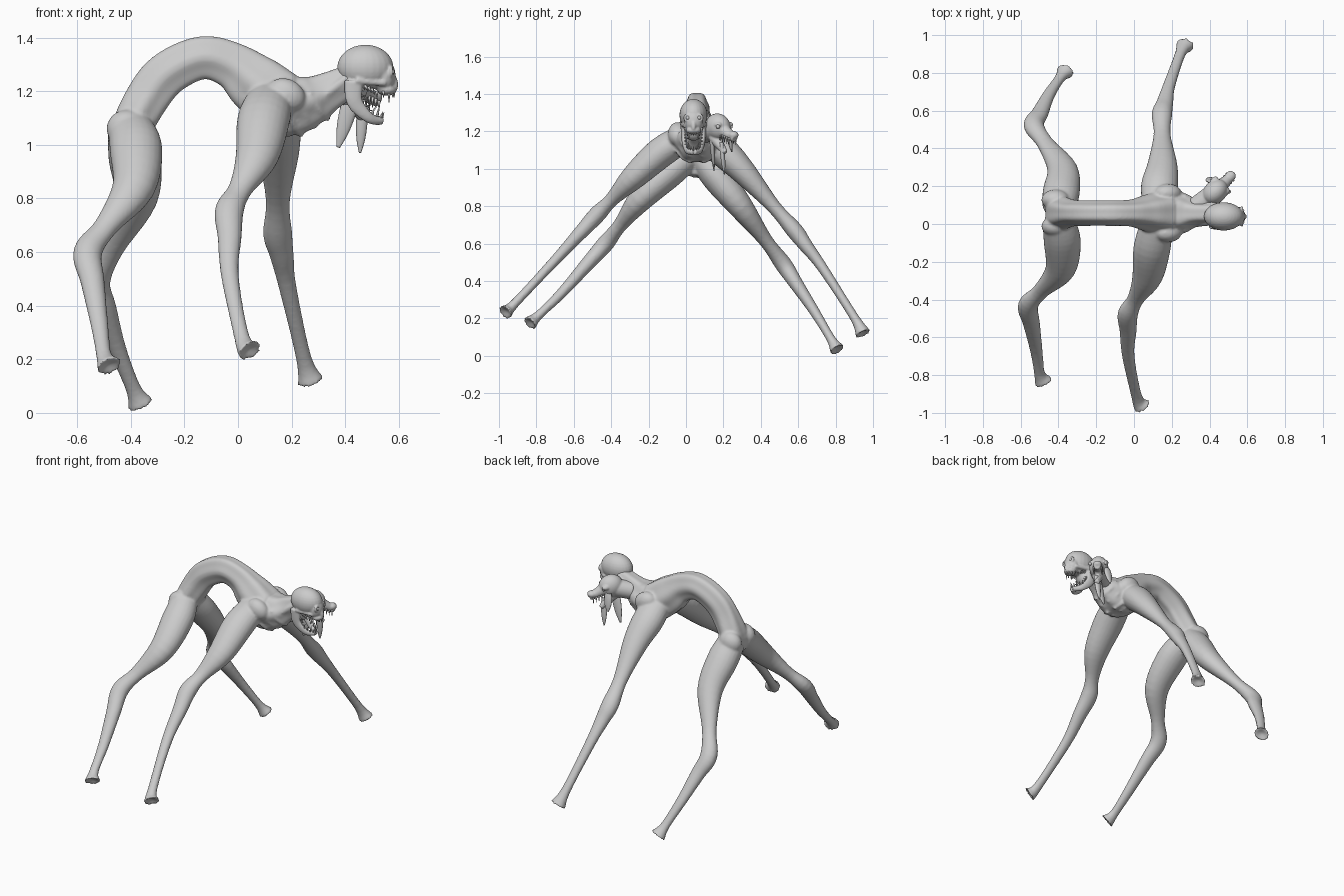
import bpy, bmesh, math
from mathutils import Vector, Matrix

if "Cube" in bpy.data.objects:
    bpy.data.objects.remove(bpy.data.objects["Cube"])

def spline(rows, n=5):
    # Catmull-Rom through rows of any width
    rows = [Vector(r) for r in rows]
    P = [rows[0]] + rows + [rows[-1]]
    out = []
    for a, b, c, d in zip(P, P[1:], P[2:], P[3:]):
        for k in range(n):
            t = k / n
            out.append(b + ((c - a) * t + (2 * a - 5 * b + 4 * c - d) * t ** 2
                            + (3 * b - a - 3 * c + d) * t ** 3) / 2)
    return out + [rows[-1]]

def tube(bm, rows, ref=(1, 0, 0), flat=1.0, flute=0.0, hollow=0.0, seg=24):
    # rows: x, y, z, radius along ref, [radius across]
    rows = spline([r if len(r) == 5 else (*r, r[3] * flat) for r in rows])
    pts = [Vector(r[:3]) for r in rows]
    rings = []
    for i, r in enumerate(rows):
        t = (pts[min(i + 1, len(pts) - 1)] - pts[max(i - 1, 0)]).normalized()
        s = Vector(ref)
        s = (s - t * s.dot(t)).normalized()
        u = t.cross(s)
        ring = []
        for k in range(seg):
            a = 2 * math.pi * k / seg
            f = 1 + flute * math.cos(6 * a)
            ring.append(bm.verts.new(pts[i] + (s * math.cos(a) * r[3] + u * math.sin(a) * r[4]) * f))
        rings.append(ring)
    a, b = bm.verts.new(pts[0]), bm.verts.new(pts[-1] - t * hollow)
    for k in range(seg):
        j = (k + 1) % seg
        for A, B in zip(rings, rings[1:]):
            bm.faces.new((A[k], A[j], B[j], B[k]))
        bm.faces.new((a, rings[0][j], rings[0][k]))
        bm.faces.new((b, rings[-1][k], rings[-1][j]))

def blob(bm, c, r, yaw=0, pitch=0):
    m = (Matrix.Translation(c) @ Matrix.Rotation(yaw, 4, 'Z') @ Matrix.Rotation(pitch, 4, 'Y')
         @ Matrix.Diagonal((*r, 1)))
    bmesh.ops.create_uvsphere(bm, u_segments=24, v_segments=16, radius=1, matrix=m)

def spike(bm, base, d):
    base, d = Vector(base), Vector(d)
    m = Matrix.Translation(base + d / 2) @ d.to_track_quat('Z', 'Y').to_matrix().to_4x4()
    bmesh.ops.create_cone(bm, cap_ends=True, segments=8, radius1=.006, radius2=.001,
                          depth=d.length, matrix=m)

def finish(name, bm, voxel=0):
    bmesh.ops.recalc_face_normals(bm, faces=bm.faces)
    for f in bm.faces:
        f.smooth = True
    me = bpy.data.meshes.new(name)
    bm.to_mesh(me)
    bm.free()
    ob = bpy.data.objects.new(name, me)
    bpy.context.collection.objects.link(ob)
    if voxel:
        m = ob.modifiers.new("fuse", 'REMESH')
        m.mode, m.voxel_size, m.use_smooth_shade = 'VOXEL', voxel, True
        s = ob.modifiers.new("soften", 'SMOOTH')
        s.factor, s.iterations = 0.5, 3

SIDE = (0, 1, 0)
MID = .058

# Body: arched, fluted torso running from pelvis to neck (x, z, width, depth)
bm = bmesh.new()
spine = [(-.39, .96, .035, .04), (-.40, 1.05, .09, .075), (-.325, 1.195, .068, .085),
         (-.25, 1.275, .065, .085), (-.13, 1.325, .065, .083), (-.02, 1.295, .068, .09),
         (.07, 1.225, .095, .115), (.18, 1.15, .12, .12), (.27, 1.165, .10, .098),
         (.34, 1.20, .065, .075), (.44, 1.25, .06, .06)]
tube(bm, [(x, MID, z, w, h) for x, z, w, h in spine], SIDE, flute=.05, seg=48)

# Shoulder blades, hip bones, ribs and neck cords, mirrored about the spine
for s in (-1, 1):
    blob(bm, (.18, MID + s * .105, 1.185), (.075, .05, .06), pitch=.5)
    blob(bm, (-.415, MID + s * .07, 1.06), (.075, .055, .07))
    for i in range(4):
        x, k = .15 + i * .05, 1 - max(0, i - 1) * .12
        tube(bm, [(x + .05 - a * .05, MID + s * .118 * k * math.sin(a),
                   1.15 + max(0, i - 1) * .017 - .118 * k * math.cos(a), .011)
                  for a in (.25, .7, 1.2, 1.7)], seg=12)
    tube(bm, [(.24, MID + s * .07, 1.12, .015), (.42, MID + s * .05, 1.26, .015)], SIDE)

# Stilt legs: hip, thigh, lower thigh, knee, shin, ankle, hoof share one radius profile
def leg(*path):
    radii = (.086, .098, .08, .054, .033, .029, .051)
    rows = [Vector((*p, r)) for p, r in zip(path, radii)]
    above = rows[3].lerp(rows[2], .4)
    below = rows[3].lerp(rows[4], .4)
    above[3] = below[3] = .045
    rows[3:4] = [above, rows[3], below]
    tube(bm, [tuple(r) for r in rows], flat=.84, hollow=.018)

leg((.12, 0, 1.17), (.095, -.13, 1.09), (.07, -.28, .955), (-.032, -.475, .755),
    (-.03, -.70, .51), (.015, -.915, .28), (.045, -.968, .23))
leg((-.40, .01, 1.06), (-.38, -.09, .98), (-.39, -.24, .84), (-.56, -.43, .6),
    (-.517, -.67, .33), (-.50, -.79, .215), (-.478, -.837, .172))
leg((.13, .10, 1.17), (.135, .20, 1.09), (.15, .31, .98), (.148, .58, .67),
    (.185, .73, .47), (.245, .90, .205), (.272, .948, .115))
leg((-.40, .09, 1.05), (-.385, .17, .95), (-.38, .29, .80), (-.53, .52, .49),
    (-.45, .685, .24), (-.39, .775, .09), (-.362, .81, .03))
finish("body", bm, .008)

# First head: bald skull facing +x with gaping jaw
bm = bmesh.new()
Y = .04
blob(bm, (.475, Y, 1.288), (.105, .075, .085))
blob(bm, (.545, Y, 1.255), (.043, .052, .065))
blob(bm, (.582, Y, 1.235), (.014, .014, .032), pitch=-.25)
blob(bm, (.555, Y, 1.205), (.037, .04, .022))
blob(bm, (.435, Y, 1.22), (.05, .06, .07))
for s in (-1, 1):
    # eye socket rim, cheekbone, half of the lower jaw
    turns = [i * math.pi / 4 for i in range(9)]
    tube(bm, [(.572, Y + s * .03 + .018 * math.cos(a), 1.272 + .016 * math.sin(a), .007)
              for a in turns], (1, .2, .3), seg=10)
    tube(bm, [(.44, Y + s * .058, 1.24, .015), (.55, Y + s * .042, 1.23, .012)], SIDE)
    tube(bm, [(.43, Y + s * .055, 1.24, .014, .035), (.435, Y + s * .052, 1.16, .013, .03),
              (.49, Y + s * .035, 1.1, .014, .02), (.535, Y, 1.09, .018, .016)], SIDE)
finish("skull_head", bm, .005)

# Second head: hound-like, turned outward along the diagonal
bm = bmesh.new()
yaw = .8
DIAG = (-1, 1, 0)
blob(bm, (.43, .17, 1.225), (.075, .06, .07), yaw, .4)
blob(bm, (.51, .252, 1.18), (.03, .028, .022), yaw)
tube(bm, [(.33, .09, 1.19, .055), (.43, .165, 1.215, .055)], SIDE)
tube(bm, [(.44, .18, 1.225, .045), (.475, .215, 1.195, .033), (.522, .262, 1.16, .02)], DIAG)
tube(bm, [(.42, .15, 1.17, .035), (.475, .21, 1.085, .015)], DIAG)
for s in (-1, 1):
    blob(bm, (.455 - s * .03, .2 + s * .03, 1.235), (.025, .018, .016), yaw)
finish("hound_head", bm, .005)

# Hanging ears and tongue
bm = bmesh.new()
for top, tip, w in (((.43, .135, 1.20), (.374, .15, .99), .031), ((.465, .19, 1.14), (.455, .205, .97), .021),
                    ((.41, .225, 1.20), (.40, .245, 1.09), .027)):
    rows = [Vector(top).lerp(Vector(tip), t / 4) for t in range(5)]
    tube(bm, [(*p, w * f, .013 * f) for p, f in zip(rows, (.8, 1, .95, .7, .2))], seg=14)
finish("hanging_flaps", bm)

# Teeth around both jaws
bm = bmesh.new()
for i in range(9):
    a = (i - 4) * .4
    c, s = math.cos(a), math.sin(a)
    size = .042 if i in (2, 6) else .024
    spike(bm, (.52 + .062 * c, Y + .034 * s, 1.20), (0, 0, -size))
    spike(bm, (.48 + .055 * c, Y + .036 * s, 1.125 - .028 * c), (.01, 0, size))
for s in (-1, 1):
    for i in range(5):
        spike(bm, (.45 + i * .012, Y + s * .045, 1.235 - i * .006), (.012, 0, -.024))
        spike(bm, (.44 + i * .008, Y + s * .045, 1.20 - i * .018), (.028, 0, 0))
        d = i * .012
        spike(bm, (.46 + d - s * .018, .2 + d + s * .018, 1.19 - d / 2), (0, 0, -.04))
finish("teeth", bm)

# Eyes
bm = bmesh.new()
for s in (-1, 1):
    blob(bm, (.572, Y + s * .03, 1.272), [.012] * 3)
    blob(bm, (.468 - s * .034, .205 + s * .034, 1.225), [.011] * 3)
finish("eyes", bm)
